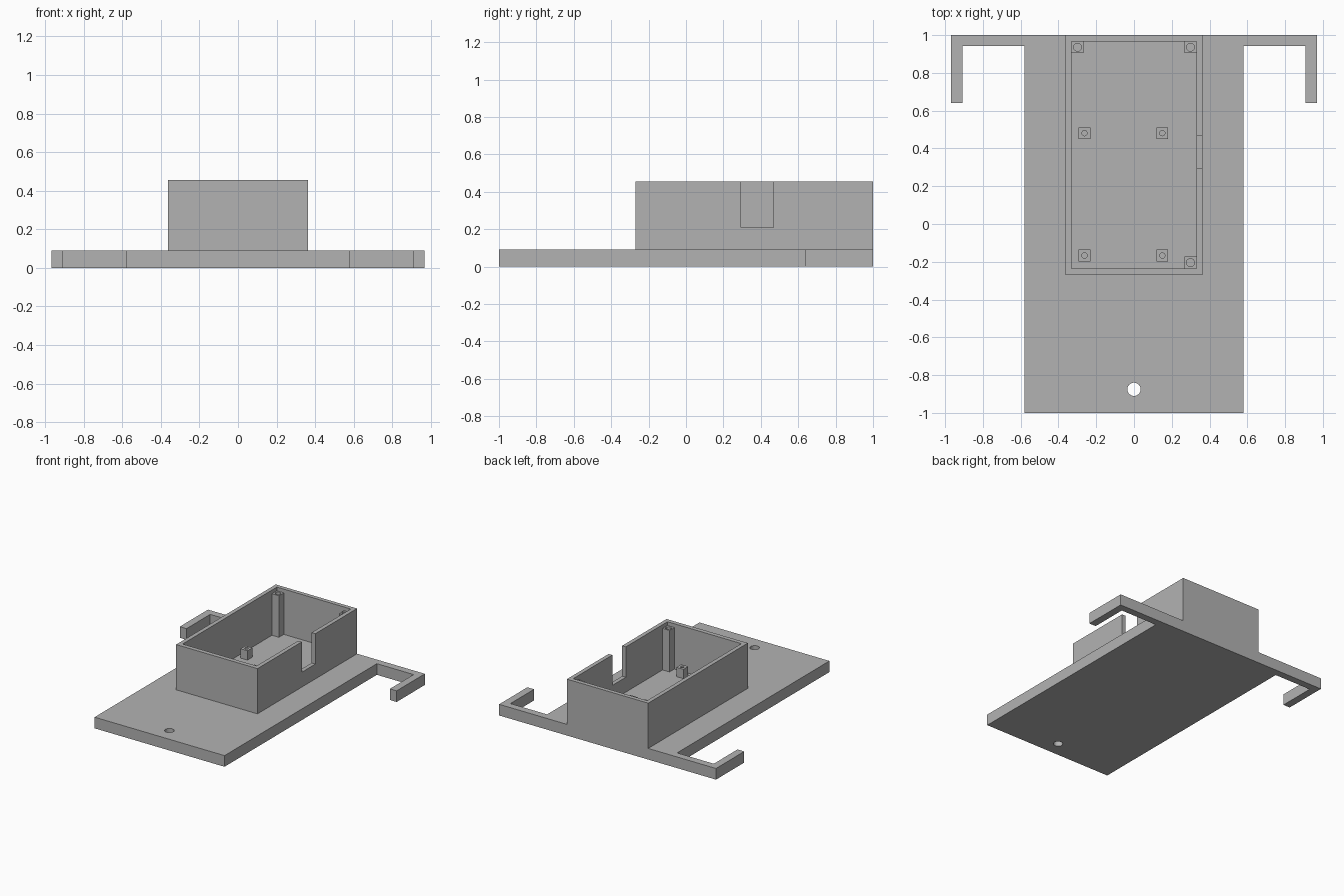
import bpy
import bmesh

if "Cube" in bpy.data.objects:
    bpy.data.objects.remove(bpy.data.objects["Cube"], do_unlink=True)

GREY = (0.45, 0.45, 0.45, 1)
mat = bpy.data.materials.new("plain grey")
mat.use_nodes = True
mat.diffuse_color = GREY
mat.node_tree.nodes["Principled BSDF"].inputs["Base Color"].default_value = GREY

PLATE_TOP, RIM, POST_TOP, STUD_TOP = 0.09, 0.455, 0.425, 0.165


def prism(name, outline, z0, z1):
    """Extrude a flat outline from z0 up to z1."""
    bm = bmesh.new()
    face = bm.faces.new([bm.verts.new((x, y, z0)) for x, y in outline])
    top = bmesh.ops.extrude_face_region(bm, geom=[face])["geom"]
    verts = [v for v in top if isinstance(v, bmesh.types.BMVert)]
    bmesh.ops.translate(bm, vec=(0, 0, z1 - z0), verts=verts)
    bmesh.ops.recalc_face_normals(bm, faces=bm.faces)
    mesh = bpy.data.meshes.new(name)
    bm.to_mesh(mesh)
    bm.free()
    mesh.materials.append(mat)
    obj = bpy.data.objects.new(name, mesh)
    bpy.context.collection.objects.link(obj)
    return obj


def box(name, x0, x1, y0, y1, z0, z1):
    return prism(name, [(x0, y0), (x1, y0), (x1, y1), (x0, y1)], z0, z1)


def drill(name, x, y, radius, z0, z1):
    bpy.ops.mesh.primitive_cylinder_add(vertices=32, radius=radius, depth=z1 - z0,
                                        location=(x, y, (z0 + z1) / 2))
    obj = bpy.context.object
    obj.name = name
    obj.data.materials.append(mat)
    return obj


def cut(target, cutter):
    """Subtract the cutter from the target, then discard it."""
    cutter.hide_render = True
    mod = target.modifiers.new("cut", "BOOLEAN")
    mod.operation, mod.solver, mod.object = "DIFFERENCE", "EXACT", cutter
    bpy.context.view_layer.objects.active = target
    bpy.ops.object.modifier_apply(modifier=mod.name)
    bpy.data.objects.remove(cutter, do_unlink=True)


def post(name, x, y, top, radius):
    h = 0.031
    obj = box(name, x - h, x + h, y - h, y + h, PLATE_TOP, top)
    cut(obj, drill("screw_drill", x, y, radius, PLATE_TOP + 0.01, top + 0.1))


# Base plate with a hooked arm on each side
half = [(0.58, -1), (0.58, 0.942), (0.908, 0.942), (0.908, 0.64), (0.968, 0.64), (0.968, 1)]
plate = prism("base_plate", half + [(-x, y) for x, y in reversed(half)], 0, PLATE_TOP)
cut(plate, drill("hanging_hole_drill", 0, -0.875, 0.035, -0.1, 0.2))

# Open-topped housing with a cable notch in its left wall
housing = box("housing_walls", -0.363, 0.363, -0.27, 1, PLATE_TOP, RIM)
cut(housing, box("cavity_cutter", -0.33, 0.33, -0.235, 0.967, 0, 1))
cut(housing, box("notch_cutter", 0.3, 0.4, 0.295, 0.468, 0.21, 1))

# Tall corner posts for the lid screws
for name, x, y in (("back_right", -0.299, 0.936), ("back_left", 0.299, 0.936),
                   ("front_left", 0.299, -0.204)):
    post(name + "_lid_post", x, y, POST_TOP, 0.021)

# Short studs for the circuit board
for side, x in (("right", -0.262), ("left", 0.15)):
    for end, y in (("front", -0.167), ("back", 0.481)):
        post(f"{end}_{side}_board_stud", x, y, STUD_TOP, 0.014)
